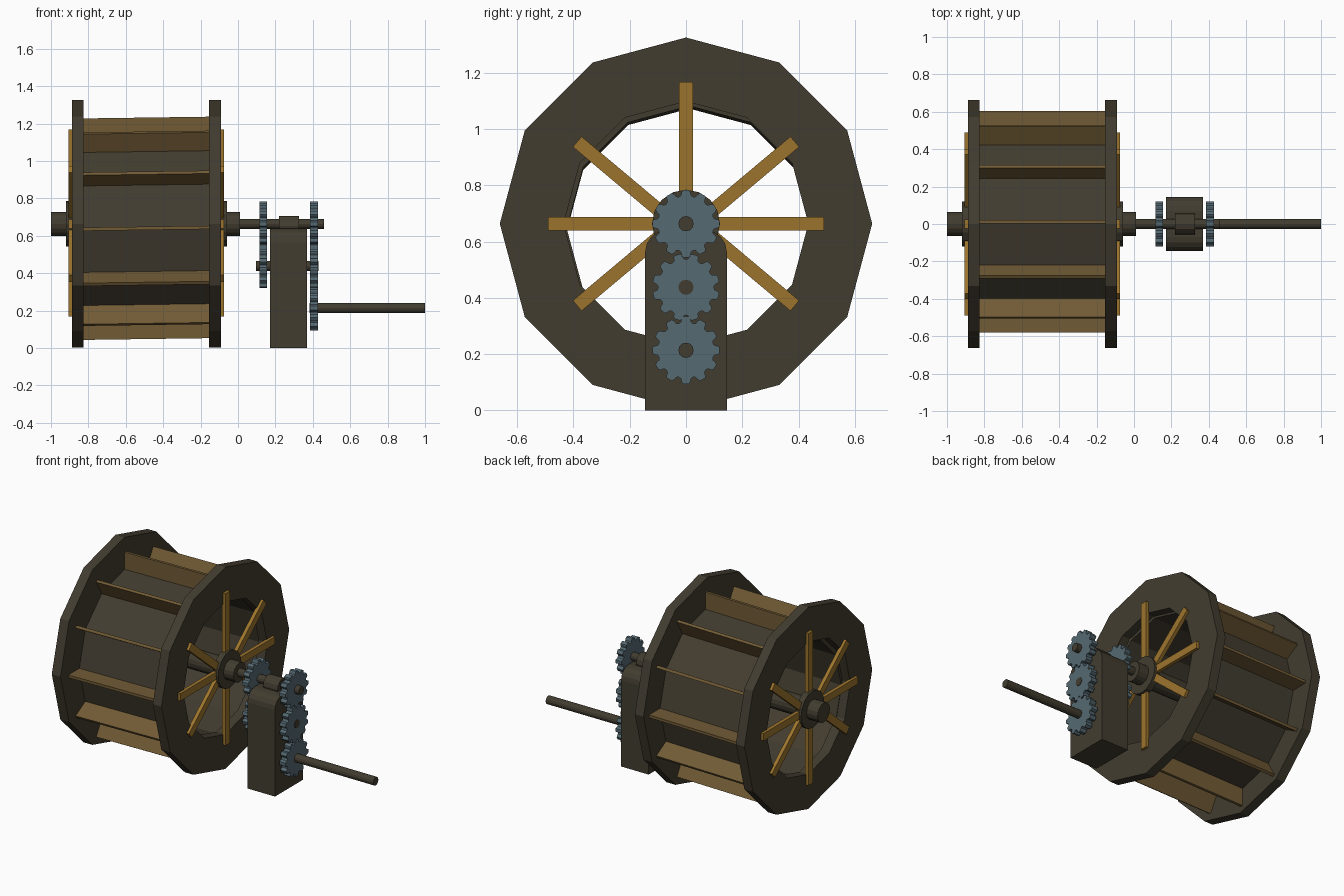
import bpy, bmesh, math

if "Cube" in bpy.data.objects:
    bpy.data.objects.remove(bpy.data.objects["Cube"])

AX = 0.664            # height of the wheel axis
TAU = math.tau


def material(name, rgb):
    m = bpy.data.materials.new(name)
    m.diffuse_color = (*rgb, 1)
    m.use_nodes = True
    m.node_tree.nodes["Principled BSDF"].inputs["Base Color"].default_value = m.diffuse_color
    return m


DARK = material("dark wood", (0.055, 0.046, 0.029))
PADDLE = material("paddle wood", (0.165, 0.104, 0.036))
SPOKE = material("golden wood", (0.335, 0.175, 0.026))
STEEL = material("blue steel", (0.092, 0.142, 0.168))


def finish(bm, name, mat):
    bmesh.ops.recalc_face_normals(bm, faces=bm.faces)
    me = bpy.data.meshes.new(name)
    bm.to_mesh(me)
    bm.free()
    me.materials.append(mat)
    ob = bpy.data.objects.new(name, me)
    bpy.context.collection.objects.link(ob)
    return ob


def extrude_x(name, profile, x0, x1, mat):
    """Solid with a (y, z) outline running from x0 to x1."""
    bm = bmesh.new()
    a = [bm.verts.new((x0, y, z)) for y, z in profile]
    b = [bm.verts.new((x1, y, z)) for y, z in profile]
    n = len(profile)
    bm.faces.new(a)
    bm.faces.new(b)
    for i in range(n):
        j = (i + 1) % n
        bm.faces.new((a[i], a[j], b[j], b[i]))
    return finish(bm, name, mat)


def circle(r, z, n, y=0.0):
    return [(y + r * math.sin(TAU * i / n), z + r * math.cos(TAU * i / n))
            for i in range(n)]


def rod(name, r, z, x0, x1, n, mat=DARK):
    return extrude_x(name, circle(r, z, n), x0, x1, mat)


def ring(name, r_out, r_in, x0, x1, y=0.0, z=AX, n=12):
    """Faceted hollow ring around the wheel axis."""
    bm = bmesh.new()
    loops = [[bm.verts.new((x, py, pz)) for py, pz in circle(r, z, n, y)]
             for r, x in ((r_out, x0), (r_out, x1), (r_in, x1), (r_in, x0))]
    for k in range(4):
        p, q = loops[k], loops[(k + 1) % 4]
        for i in range(n):
            j = (i + 1) % n
            bm.faces.new((p[i], p[j], q[j], q[i]))
    return finish(bm, name, DARK)


def radial_bar(name, angle, r0, r1, width, x0, x1, mat, cy=0.0, cz=AX):
    s, c, h = math.sin(angle), math.cos(angle), width / 2
    pts = [(cy + r * s + w * c, cz + r * c - w * s)
           for r, w in ((r0, -h), (r1, -h), (r1, h), (r0, h))]
    return extrude_x(name, pts, x0, x1, mat)


def gear(name, z, x0, x1, phase=0.0, teeth=12, r_tip=0.12, r_root=0.102):
    pts = []
    for i in range(teeth):
        for f, r in ((-0.5, r_root - 0.003), (-0.34, r_root), (-0.25, r_tip - 0.006),
                     (-0.17, r_tip), (0.17, r_tip), (0.25, r_tip - 0.006), (0.34, r_root)):
            a = TAU * (i + f + phase) / teeth
            pts.append((r * math.sin(a), z + r * math.cos(a)))
    return extrude_x(name, pts, x0, x1, STEEL)


def skew(ob):
    """Lean a part of the drum slightly off true."""
    for v in ob.data.vertices:
        v.co.z += 0.014 * (v.co.x + 0.49)


# Wheel rims, with the drum and paddles set slightly off true
ring("left_rim", 0.662, 0.435, -0.888, -0.825)
ring("right_rim", 0.662, 0.435, -0.155, -0.092)
skew(ring("drum", 0.48, 0.436, -0.83, -0.15, 0.012, 0.642))
for i in range(12):
    skew(radial_bar(f"paddle_{i + 1}", TAU * i / 12, 0.45, 0.592, 0.018,
                    -0.83, -0.15, PADDLE, 0.012, 0.64))

# Spokes on both sides; the diagonal ones miss the centre a little
diag = math.radians(50)
spokes = [(0, 0.503, 0), (math.pi / 2, 0.49, 0), (math.pi, 0.495, 0), (-math.pi / 2, 0.49, 0),
          (diag, 0.505, -0.033), (-diag, 0.505, -0.033),
          (math.pi - diag, 0.505, 0.033), (math.pi + diag, 0.505, 0.033)]
for side, x0, x1 in (("left", -0.906, -0.882), ("right", -0.098, -0.074)):
    for i, (a, length, dz) in enumerate(spokes):
        radial_bar(f"{side}_spoke_{i + 1}", a, 0.03, length, 0.048, x0, x1, SPOKE, 0, AX + dz)

# Hub discs
rod("left_hub", 0.121, AX, -0.92, -0.88, 16)
rod("right_hub", 0.121, AX, -0.10, -0.06, 16)

# Axles
rod("wheel_axle", 0.064, AX, -1.0, 0.012, 16)
rod("drive_shaft", 0.027, AX, 0.0, 0.46, 12)
rod("idler_shaft", 0.027, 0.438, 0.095, 0.43, 12)
rod("output_shaft", 0.027, 0.214, 0.383, 1.0, 12)

# Support block with rounded top, and the bearing on it
half = [(0.145, 0.0), (0.145, 0.565)]
half += [(0.07 + 0.075 * math.cos(t), 0.565 + 0.075 * math.sin(t))
         for t in (math.pi * k / 8 for k in range(1, 5))]
extrude_x("support_block", half + [(-y, z) for y, z in reversed(half)], 0.17, 0.37, DARK)
rod("bearing", 0.055, 0.652, 0.22, 0.325, 12)

# Gears
gear("inner_top_gear", AX, 0.114, 0.156)
gear("inner_lower_gear", 0.438, 0.114, 0.156, 0.5)
gear("outer_top_gear", AX, 0.384, 0.427)
gear("outer_middle_gear", 0.438, 0.384, 0.427, 0.5)
gear("outer_bottom_gear", 0.214, 0.384, 0.427)

# Shaft end showing on the bottom gear is the output shaft itself
